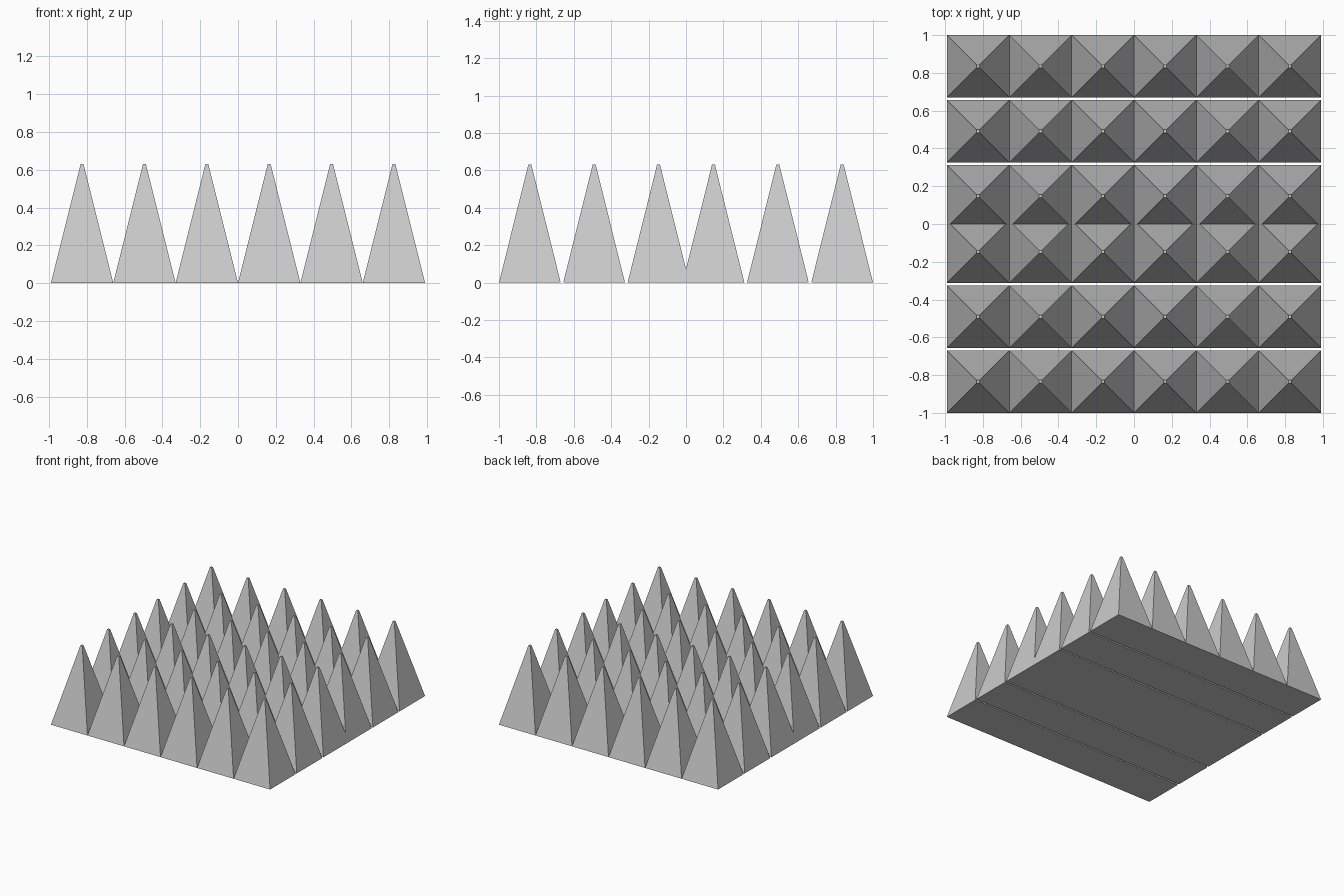
import bpy
from math import pi, sqrt

if "Cube" in bpy.data.objects:
    bpy.data.objects.remove(bpy.data.objects["Cube"])

HALF = 0.165     # half width of a spike base
TIP = 0.008      # half width of the blunt tip
HEIGHT = 0.63
PITCH_X, PITCH_Y = 0.33, 0.344

# One blunt four-sided spike, its square base aligned to the axes
bpy.ops.mesh.primitive_cone_add(vertices=4, radius1=HALF * sqrt(2), radius2=TIP * sqrt(2),
                                depth=HEIGHT, rotation=(0, 0, pi / 4))
bpy.ops.object.transform_apply(location=True, rotation=True, scale=True)
master = bpy.context.object
mesh = master.data
mesh.name = "spike"
bpy.data.objects.remove(master)

# Six strips of six spikes; the wider row pitch leaves slits between strips
# and the two middle strips overlap slightly
for row, y in enumerate([-0.835, -0.491, -0.147, 0.147, 0.491, 0.835]):
    for col in range(6):
        spike = bpy.data.objects.new(f"foam_spike_row{row + 1}_{col + 1}", mesh)
        spike.location = ((col - 2.5) * PITCH_X, y, HEIGHT / 2)
        bpy.context.collection.objects.link(spike)
